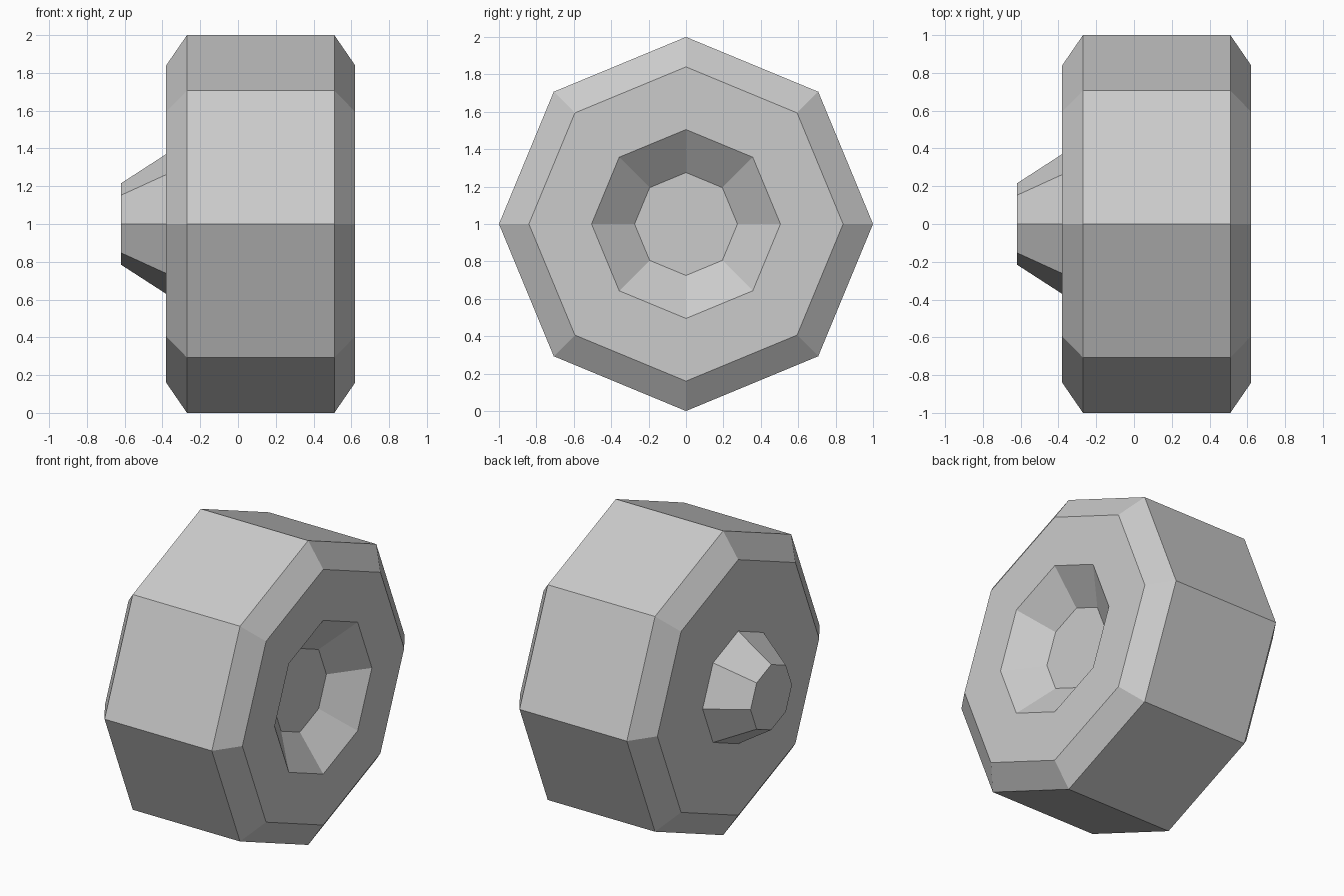
import bpy, bmesh
from math import cos, sin, tau

if "Cube" in bpy.data.objects:
    bpy.data.objects.remove(bpy.data.objects["Cube"])

SIDES = 8
CENTRE_Z = 1.0


def lathe_x(name, profile):
    """Revolve (x, radius) points around the x axis and cap both ends."""
    bm = bmesh.new()
    rings = [[bm.verts.new((x, r * cos(tau * i / SIDES), r * sin(tau * i / SIDES)))
              for i in range(SIDES)] for x, r in profile]
    for a, b in zip(rings, rings[1:]):
        for i in range(SIDES):
            j = (i + 1) % SIDES
            bm.faces.new((a[i], a[j], b[j], b[i]))
    bm.faces.new(rings[0])
    bm.faces.new(rings[-1])
    bmesh.ops.recalc_face_normals(bm, faces=bm.faces)
    mesh = bpy.data.meshes.new(name)
    bm.to_mesh(mesh)
    bm.free()
    obj = bpy.data.objects.new(name, mesh)
    obj.location.z = CENTRE_Z
    bpy.context.collection.objects.link(obj)
    return obj


# Octagonal wheel: axle stub, inner face, bevelled tread, outer face, dished hub
lathe_x("wheel", [
    (-0.62, 0.215), (-0.38, 0.37),
    (-0.38, 0.84), (-0.27, 1.0),
    (0.51, 1.0), (0.62, 0.84),
    (0.62, 0.505), (0.45, 0.275),
])
